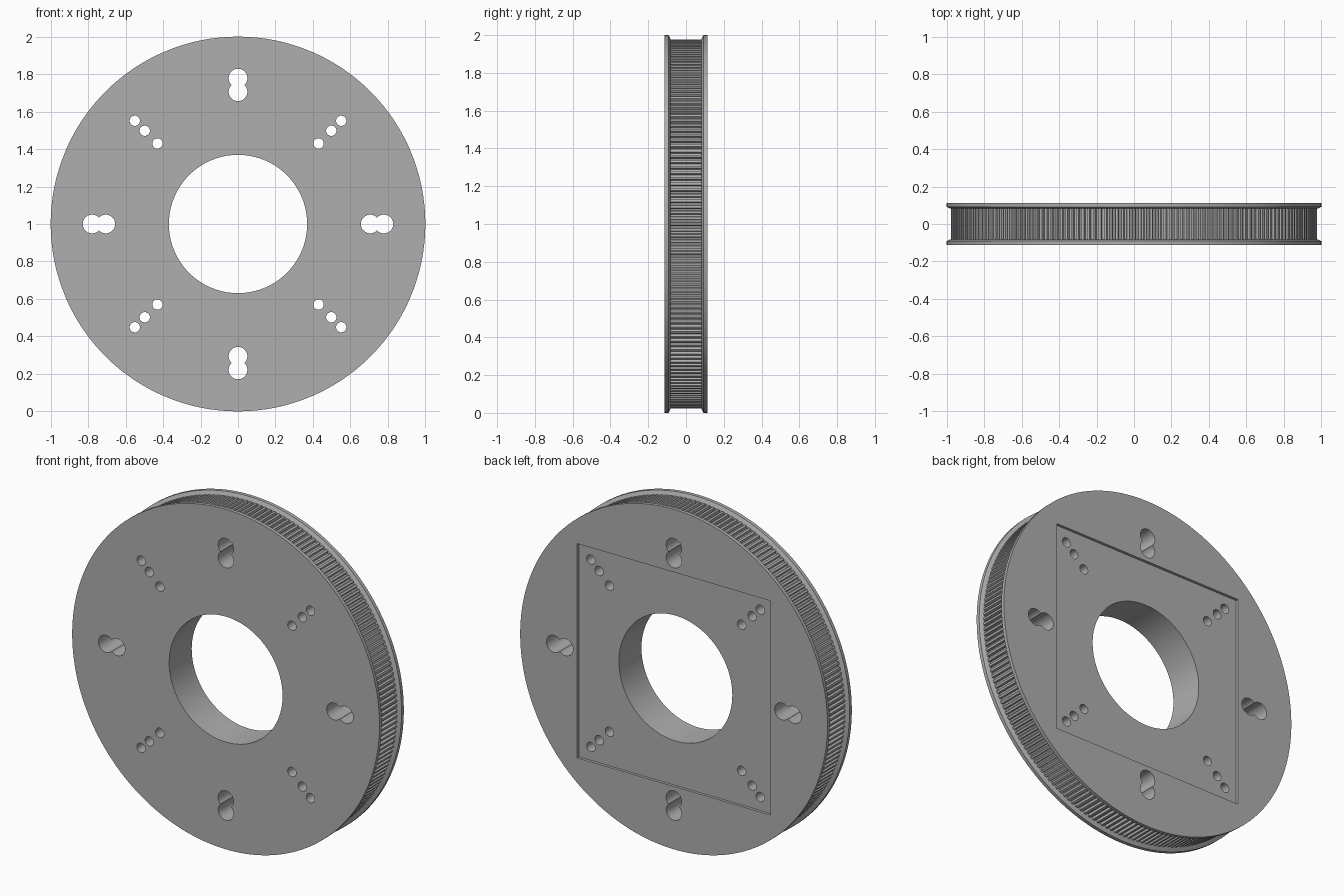
import bpy, bmesh, math
from math import sin, cos, pi, radians

if "Cube" in bpy.data.objects:
    bpy.data.objects.remove(bpy.data.objects["Cube"])

TEETH = 200          # belt teeth around the rim
HALF = 0.113         # half thickness
R_BORE, R_TIP, R_ROOT = 0.369, 0.978, 0.963

grey = bpy.data.materials.new("plain_grey")
grey.diffuse_color = (0.43, 0.43, 0.43, 1)
grey.use_nodes = True
grey.node_tree.nodes["Principled BSDF"].inputs["Base Color"].default_value = grey.diffuse_color


def make_object(name, bm):
    bmesh.ops.recalc_face_normals(bm, faces=bm.faces)
    mesh = bpy.data.meshes.new(name)
    bm.to_mesh(mesh)
    bm.free()
    obj = bpy.data.objects.new(name, mesh)
    bpy.context.collection.objects.link(obj)
    mesh.materials.append(grey)
    return obj


def add_prism(bm, outline, y0, y1):
    """Closed prism along y from (x, z) outline points."""
    rings = [[bm.verts.new((x, y, z)) for x, z in outline] for y in (y0, y1)]
    n = len(outline)
    for i in range(n):
        j = (i + 1) % n
        bm.faces.new((rings[0][i], rings[0][j], rings[1][j], rings[1][i]))
    bm.faces.new(rings[0])
    bm.faces.new(rings[1][::-1])


def arc(cx, cz, r, a0, a1, n):
    return [(cx + r * cos(a0 + (a1 - a0) * i / n),
             cz + r * sin(a0 + (a1 - a0) * i / n)) for i in range(n + 1)]


def turned(points, a):
    return [(x * cos(a) - z * sin(a), 1 + x * sin(a) + z * cos(a)) for x, z in points]


# Pulley: section swept round the axis, None marks the toothed radius
section = [(R_BORE, -HALF), (1, -HALF), (1, -0.092), (0.98, -0.082), (None, -0.082),
           (None, 0.082), (0.98, 0.082), (1, 0.092), (1, HALF), (R_BORE, HALF)]
tooth = [(0.0, R_TIP), (0.42, R_TIP), (0.54, R_ROOT), (0.88, R_ROOT)]
bm = bmesh.new()
rings = []
for t in range(TEETH):
    for frac, r_tooth in tooth:
        a = 2 * pi * (t + frac - 0.21) / TEETH
        rings.append([bm.verts.new(((r or r_tooth) * cos(a), y, 1 + (r or r_tooth) * sin(a)))
                      for r, y in section])
for i, ring in enumerate(rings):
    nxt = rings[(i + 1) % len(rings)]
    for k in range(len(section)):
        m = (k + 1) % len(section)
        bm.faces.new((ring[k], ring[m], nxt[m], nxt[k]))
pulley = make_object("toothed_pulley", bm)

# Keyhole slots (two overlapping circles) and diagonal rows of bolt holes
bm = bmesh.new()
r, near, far = 0.05, 0.706, 0.779
waist = math.acos((far - near) / 2 / r)
keyhole = (arc(far, 0, r, -(pi - waist), pi - waist, 28)
           + arc(near, 0, r, waist, 2 * pi - waist, 28)[1:-1])
for q in range(4):
    add_prism(bm, turned(keyhole, q * pi / 2), -0.3, 0.3)
    for d in (0.43, 0.498, 0.551):
        hole = arc(d, d, 0.0275, 0, 2 * pi, 28)[:-1]
        add_prism(bm, turned(hole, q * pi / 2), -0.3, 0.3)
hole_cutter = make_object("hole_cutter", bm)

# Shallow square recess on the back
bm = bmesh.new()
s = 0.63
add_prism(bm, [(-s, 1 - s), (s, 1 - s), (s, 1 + s), (-s, 1 + s)], HALF - 0.016, 0.3)
recess_cutter = make_object("recess_cutter", bm)

bpy.context.view_layer.objects.active = pulley
for cutter in (recess_cutter, hole_cutter):
    mod = pulley.modifiers.new(cutter.name, 'BOOLEAN')
    mod.operation, mod.solver, mod.object = 'DIFFERENCE', 'EXACT', cutter
    bpy.ops.object.modifier_apply(modifier=mod.name)
    bpy.data.objects.remove(cutter)

bpy.ops.object.select_all(action='DESELECT')
pulley.select_set(True)
bpy.ops.object.shade_smooth_by_angle(angle=radians(25))
